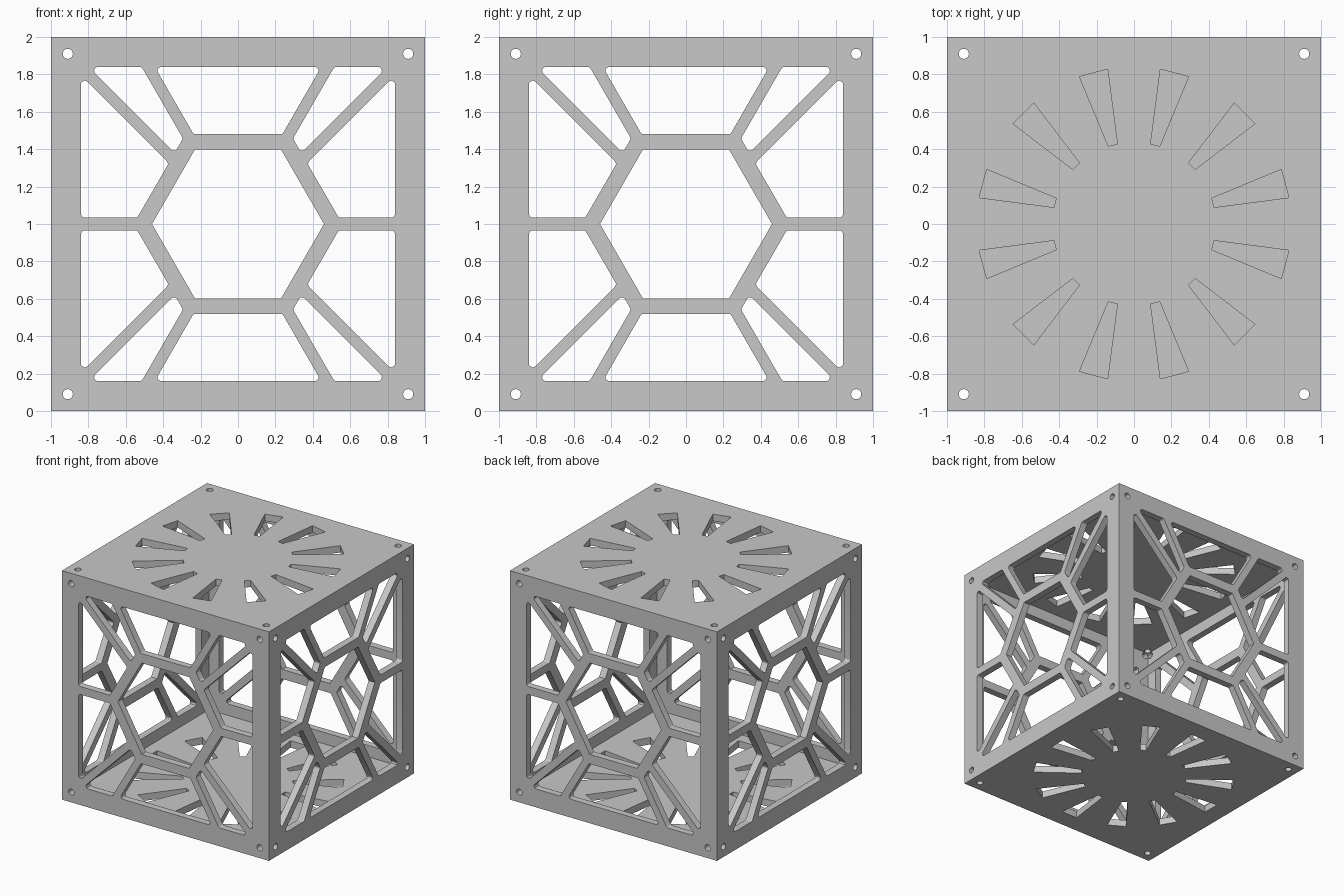
import bpy, bmesh
from math import pi, sin, cos, radians
from mathutils import Vector, Matrix

T = 0.06            # panel thickness
FILLET = 0.02       # window corner radius

cube = bpy.data.objects.get("Cube")
if cube:
    bpy.data.objects.remove(cube, do_unlink=True)

grey = bpy.data.materials.new("plain grey")
grey.use_nodes = True
grey.diffuse_color = (0.58, 0.58, 0.58, 1)
grey.node_tree.nodes["Principled BSDF"].inputs["Base Color"].default_value = grey.diffuse_color


def rounded(points, radius=FILLET, steps=5):
    """Polygon with every corner replaced by an arc."""
    pts = [Vector(p) for p in points]
    out = []
    for i, p in enumerate(pts):
        a = (pts[i - 1] - p).normalized()
        b = (pts[(i + 1) % len(pts)] - p).normalized()
        half = a.angle(b) / 2
        centre = p + (a + b).normalized() * radius / sin(half)
        reach = radius * cos(half) / sin(half)
        start, end = p + a * reach - centre, p + b * reach - centre
        for k in range(steps + 1):
            out.append(centre + start.lerp(end, k / steps).normalized() * radius)
    return out


def circle(x, y, r, n=24):
    return [(x + r * cos(2 * pi * k / n), y + r * sin(2 * pi * k / n)) for k in range(n)]


def rectangle(w, h):
    return [(-w, -h), (w, -h), (w, h), (-w, h)]


def mirrored(points, sx, sy):
    return [(p[0] * sx, p[1] * sy) for p in points]


def panel(name, loops, location, rotation):
    """Extruded sheet: first loop is the outline, the others are openings."""
    curve = bpy.data.curves.new(name, "CURVE")
    curve.dimensions = "2D"
    curve.fill_mode = "BOTH"
    curve.extrude = T / 2
    for loop in loops:
        spline = curve.splines.new("POLY")
        spline.points.add(len(loop) - 1)
        for point, p in zip(spline.points, loop):
            point.co = (p[0], p[1], 0, 1)
        spline.use_cyclic_u = True
    temp = bpy.data.objects.new(name + " curve", curve)
    bpy.context.collection.objects.link(temp)
    bpy.context.view_layer.update()
    source = temp.evaluated_get(bpy.context.evaluated_depsgraph_get())
    mesh = bpy.data.meshes.new_from_object(source)
    bpy.data.objects.remove(temp, do_unlink=True)
    bpy.data.curves.remove(curve)
    bm = bmesh.new()
    bm.from_mesh(mesh)
    bmesh.ops.remove_doubles(bm, verts=bm.verts, dist=0.0001)
    bmesh.ops.recalc_face_normals(bm, faces=bm.faces)
    bm.to_mesh(mesh)
    bm.free()
    mesh.name = name
    mesh.materials.clear()
    mesh.materials.append(grey)
    obj = bpy.data.objects.new(name, mesh)
    obj.location = location
    obj.rotation_euler = rotation
    bpy.context.collection.objects.link(obj)
    return obj


SIGNS = [(sx, sy) for sx in (1, -1) for sy in (1, -1)]
bolt_holes = [circle(0.91 * sx, 0.91 * sy, 0.027) for sx, sy in SIGNS]

# Openings of the side lattice
hexagon = [(0.46 * cos(k * pi / 3), 0.46 * sin(k * pi / 3)) for k in range(6)]
trapezoid = rounded([(-0.238, 0.481), (0.238, 0.481), (0.445, 0.84), (-0.445, 0.84)])
wedge = rounded([(0.294, 0.457), (0.338, 0.38), (0.798, 0.84), (0.515, 0.84)])
side_window = rounded([(0.538, 0.035), (0.84, 0.035), (0.84, 0.795), (0.37, 0.325)])

lattice = [hexagon] + bolt_holes
lattice += [mirrored(trapezoid, 1, s) for s in (1, -1)]
for shape in (wedge, side_window):
    lattice += [mirrored(shape, sx, sy) for sx, sy in SIGNS]

# Tapered vents in a ring
vent = [(0.437, -0.025), (0.836, -0.078), (0.836, 0.078), (0.437, 0.025)]


def vent_ring(offset):
    turns = [Matrix.Rotation(radians(offset + 30 * k), 2) for k in range(12)]
    return [[turn @ Vector(p) for p in vent] for turn in turns]


parts = []
# Top and bottom plates, their vents staggered
for name, z, offset in (("top_plate", 2 - T / 2, 15), ("bottom_plate", T / 2, 0)):
    loops = [rectangle(1, 1)] + bolt_holes + vent_ring(offset)
    parts.append(panel(name, loops, (0, 0, z), (0, 0, 0)))

# Four lattice walls fitted between the plates
d = 1 - T / 2
for name, loc, turn, width in (("front_wall", (0, -d, 1), 0, 1),
                               ("left_wall", (d, 0, 1), 90, 1 - T),
                               ("back_wall", (0, d, 1), 180, 1),
                               ("right_wall", (-d, 0, 1), 270, 1 - T)):
    loops = [rectangle(width, 1 - T)] + lattice
    parts.append(panel(name, loops, loc, (pi / 2, 0, radians(turn))))

# Smooth round holes, keep the edges crisp
bpy.ops.object.select_all(action="DESELECT")
for obj in parts:
    obj.select_set(True)
bpy.context.view_layer.objects.active = parts[0]
bpy.ops.object.shade_smooth_by_angle(angle=radians(30))
